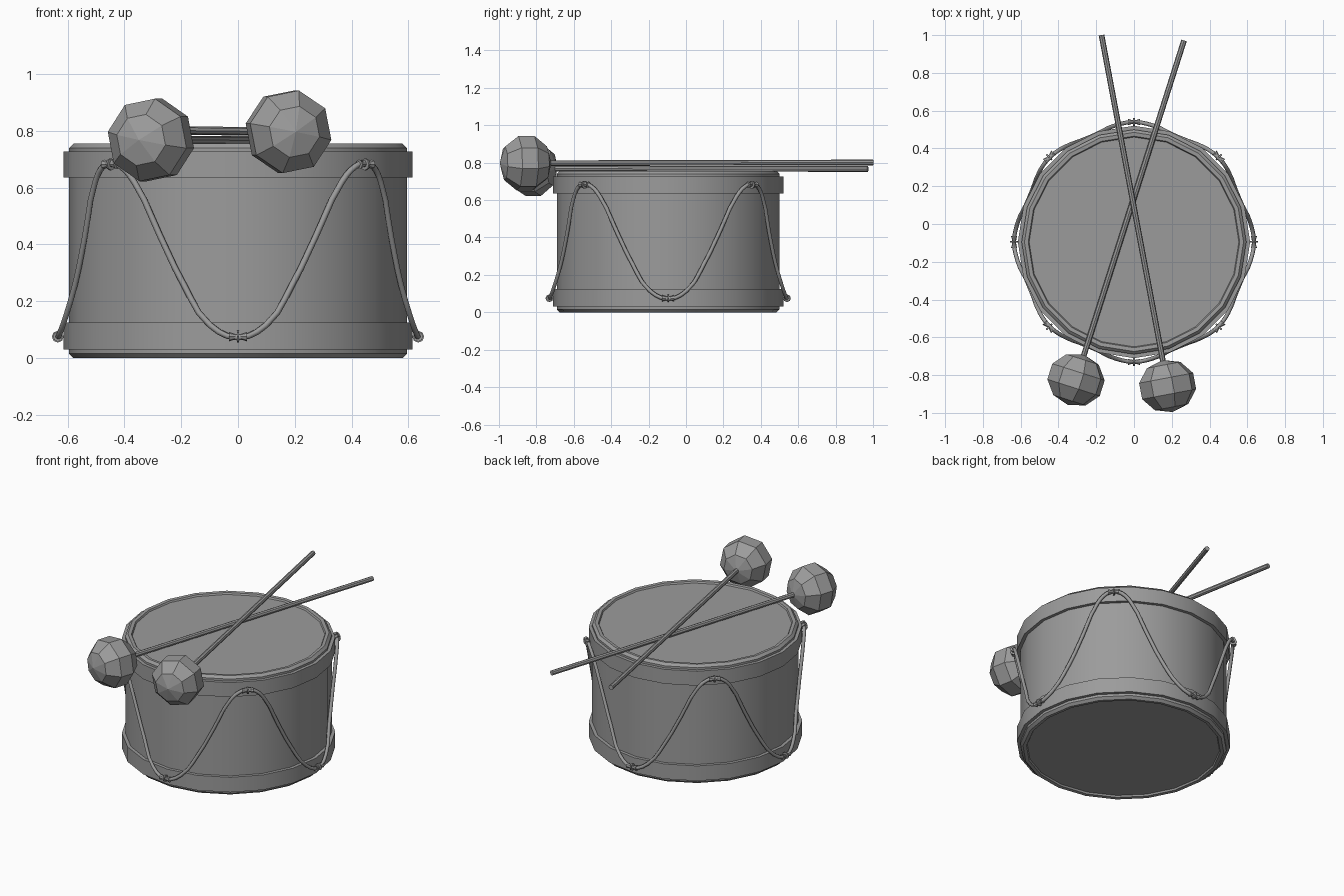
import bpy
import bmesh
import math
from mathutils import Vector, Matrix

old = bpy.data.objects.get("Cube")
if old:
    bpy.data.objects.remove(old, do_unlink=True)

CENTRE = Vector((0, -0.095, 0))
SIDES = 20

grey = bpy.data.materials.new("plain_grey")
grey.use_nodes = True
colour = (0.33, 0.33, 0.33, 1)
grey.diffuse_color = colour
grey.node_tree.nodes["Principled BSDF"].inputs["Base Color"].default_value = colour


def add_object(name, bm, smooth=True):
    mesh = bpy.data.meshes.new(name)
    bmesh.ops.recalc_face_normals(bm, faces=bm.faces)
    bm.to_mesh(mesh)
    bm.free()
    mesh.materials.append(grey)
    obj = bpy.data.objects.new(name, mesh)
    bpy.context.collection.objects.link(obj)
    if smooth:
        bpy.ops.object.select_all(action='DESELECT')
        obj.select_set(True)
        bpy.context.view_layer.objects.active = obj
        bpy.ops.object.shade_smooth_by_angle(angle=math.radians(30))
    return obj


def lathe(bm, profile, matrix, sides, closed=False):
    """Revolve (radius, height) points about local z."""
    rings = []
    for r, z in profile:
        if r == 0:
            rings.append([bm.verts.new(matrix @ Vector((0, 0, z)))] * sides)
        else:
            rings.append([bm.verts.new(matrix @ Vector((
                r * math.cos(math.tau * i / sides),
                r * math.sin(math.tau * i / sides), z))) for i in range(sides)])
    pairs = list(zip(rings, rings[1:]))
    if closed:
        pairs.append((rings[-1], rings[0]))
    for a, b in pairs:
        for i in range(sides):
            j = (i + 1) % sides
            bm.faces.new(list(dict.fromkeys((a[i], a[j], b[j], b[i]))))


def turned(name, profile, closed=False):
    bm = bmesh.new()
    lathe(bm, profile, Matrix.Translation(CENTRE), SIDES, closed)
    return add_object(name, bm)


def polar(angle, r, z):
    return CENTRE + Vector((r * math.cos(angle), r * math.sin(angle), z))


# Shell with rolled rims and recessed heads at both ends
HEIGHT = 0.755
lower = [(0, 0.012), (0.555, 0.012), (0.56, 0.002), (0.58, 0), (0.595, 0.015)]
upper = [(r, HEIGHT - z) for r, z in reversed(lower)]
turned("drum_shell", lower + upper)

# Hoops around the shell
for name, z0, z1 in (("lower_hoop", 0.03, 0.125), ("upper_hoop", 0.635, 0.727)):
    turned(name, [(0.585, z0), (0.615, z0), (0.615, z1), (0.585, z1)], True)

# Zigzag cord: one half swag, mirrored and repeated around the drum
half = [(0, 0.635, 0.072), (9, 0.625, 0.115), (18.5, 0.605, 0.26),
        (27, 0.605, 0.43), (36, 0.622, 0.62), (41, 0.63, 0.675)]
points = []
for k in range(4):
    base = k * 90
    points += [(base + a, r, z) for a, r, z in half]
    points.append((base + 45, 0.632, 0.687))
    points += [(base + 90 - a, r, z) for a, r, z in reversed(half[1:])]
curve = bpy.data.curves.new("cord_path", 'CURVE')
curve.dimensions = '3D'
curve.bevel_depth = 0.011
curve.bevel_resolution = 1
curve.resolution_u = 3
spline = curve.splines.new('BEZIER')
spline.bezier_points.add(len(points) - 1)
for p, (a, r, z) in zip(spline.bezier_points, points):
    p.co = polar(math.radians(a), r, z)
    p.handle_left_type = p.handle_right_type = 'AUTO'
spline.use_cyclic_u = True
curve.materials.append(grey)
cord = bpy.data.objects.new("cord", curve)
bpy.context.collection.objects.link(cord)

# Knots: a pinched bow lying along the hoop with a thin ring around its waist
bm = bmesh.new()
for k in range(8):
    a = k * math.pi / 4
    place = (Matrix.Translation(polar(a, 0.635, 0.682 if k % 2 else 0.075))
             @ Matrix.Rotation(a, 4, 'Z') @ Matrix.Rotation(math.pi / 2, 4, 'X'))
    lathe(bm, [(0, -0.03), (0.017, -0.032), (0.009, -0.008),
               (0.009, 0.008), (0.017, 0.032), (0, 0.03)], place, 8)
    lathe(bm, [(0, -0.004), (0.021, -0.004), (0.021, 0.004), (0, 0.004)], place, 8)
add_object("cord_knots", bm)

# Two crossed mallets, each a thin stick with a faceted head
mallets = (("right", Vector((-0.307, -0.825, 0.768)), Vector((0.265, 0.972, 0.766))),
           ("left", Vector((0.178, -0.858, 0.797)), Vector((-0.172, 1.0, 0.801))))
for side, head, tip in mallets:
    axis = tip - head
    place = Matrix.Translation(head) @ axis.to_track_quat('Z', 'Y').to_matrix().to_4x4()
    bm = bmesh.new()
    lathe(bm, [(0, 0), (0.015, 0), (0.015, axis.length), (0, axis.length)], place, 8)
    add_object(side + "_mallet_stick", bm)

    bm = bmesh.new()
    bands = 5
    ball = [(0 if i in (0, bands) else 0.156 * math.sin(math.pi * i / bands),
             -0.14 * math.cos(math.pi * i / bands)) for i in range(bands + 1)]
    lathe(bm, ball, place @ Matrix.Rotation(math.pi / 16, 4, 'Z'), 8)
    add_object(side + "_mallet_head", bm, smooth=False)
